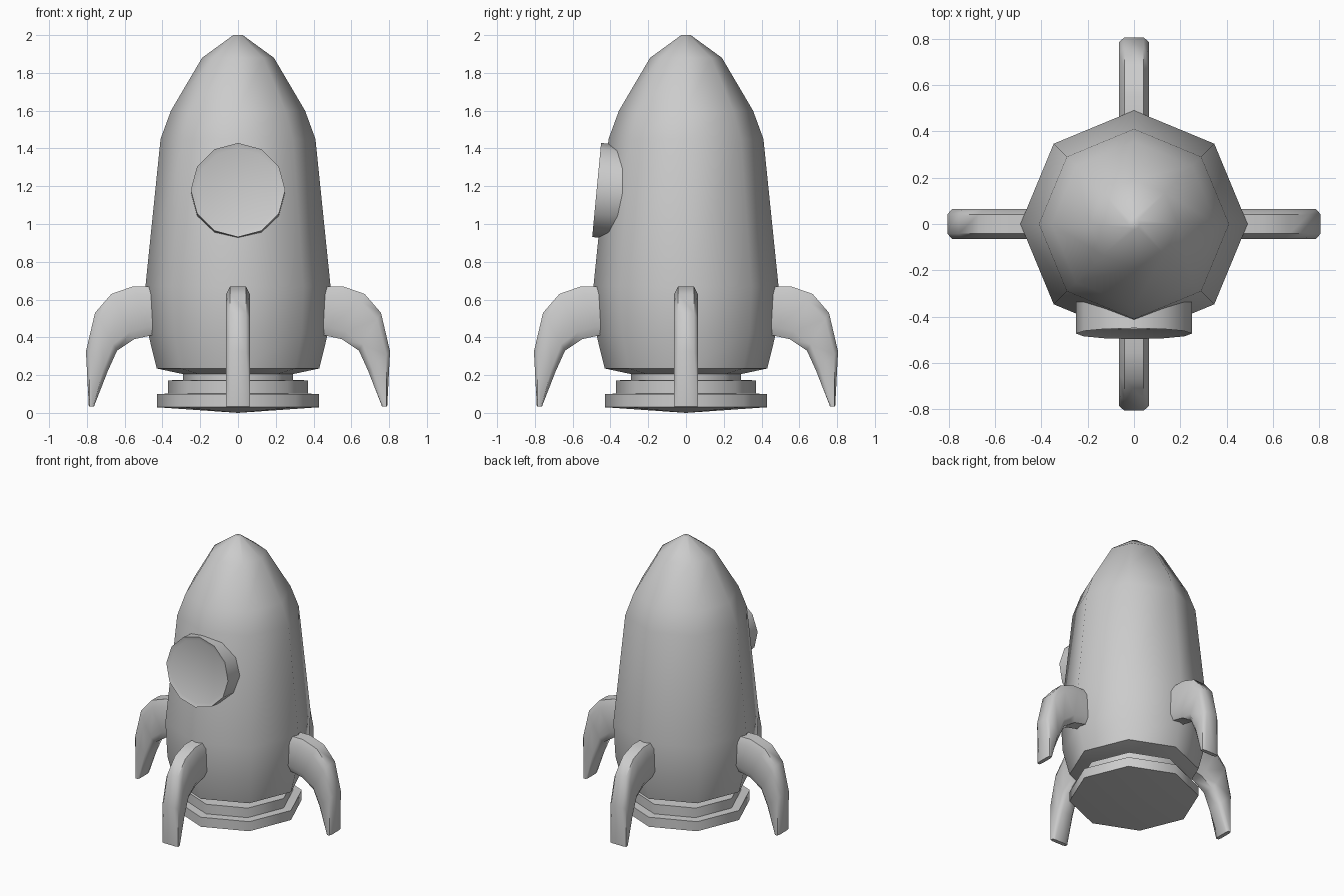
import bpy
import bmesh
import math
from mathutils import Matrix, Vector

cube = bpy.data.objects.get("Cube")
if cube:
    bpy.data.objects.remove(cube, do_unlink=True)

# One plain grey for the whole model
grey = bpy.data.materials.new("plain_grey")
grey.use_nodes = True
colour = (0.6, 0.6, 0.6, 1)
grey.diffuse_color = colour
grey.node_tree.nodes["Principled BSDF"].inputs["Base Color"].default_value = colour


def finish(name, bm, angle):
    bmesh.ops.recalc_face_normals(bm, faces=bm.faces)
    mesh = bpy.data.meshes.new(name)
    bm.to_mesh(mesh)
    bm.free()
    mesh.materials.append(grey)
    obj = bpy.data.objects.new(name, mesh)
    bpy.context.collection.objects.link(obj)
    bpy.ops.object.select_all(action="DESELECT")
    obj.select_set(True)
    bpy.context.view_layer.objects.active = obj
    bpy.ops.object.shade_smooth_by_angle(angle=math.radians(angle))
    return obj


def skin(bm, rings):
    """Join equal closed loops of vertices with quads."""
    for a, b in zip(rings, rings[1:]):
        for i in range(len(a)):
            j = (i + 1) % len(a)
            bm.faces.new((a[i], a[j], b[j], b[i]))


def lathe(name, profile, sides, angle, matrix=Matrix()):
    """Turn (radius, height) points about z; the ends close on the axis."""
    bm = bmesh.new()
    rings = []
    for r, z in profile[1:-1]:
        rings.append([bm.verts.new((r * math.cos(t), r * math.sin(t), z))
                      for t in (math.tau * k / sides for k in range(sides))])
    skin(bm, rings)
    for ring, (r, z) in ((rings[0], profile[0]), (rings[-1], profile[-1])):
        tip = bm.verts.new((0, 0, z))
        for i in range(sides):
            bm.faces.new((ring[i], ring[(i + 1) % sides], tip))
    bm.transform(matrix)
    return finish(name, bm, angle)


# Hull with a pointed nose
lathe("hull", [(0, 0.2), (0.29, 0.205), (0.43, 0.235), (0.476, 0.42),
               (0.49, 0.67), (0.41, 1.45), (0.355, 1.6), (0.19, 1.88),
               (0.025, 2), (0, 2)], 8, 60)

# Stepped exhaust base with a shallow conical underside
lathe("exhaust_base", [(0, 0), (0.43, 0.03), (0.43, 0.1), (0.37, 0.102),
                       (0.37, 0.172), (0.29, 0.175), (0.29, 0.22), (0, 0.22)],
      8, 50)

# Round porthole, leaning back with the hull, with a shallow recessed pane
lean = (Matrix.Translation((0, -0.473, 1.18))
        @ Matrix.Rotation(math.radians(90 - 5.4), 4, "X")
        @ Matrix.Rotation(math.radians(90), 4, "Z"))
lathe("porthole", [(0, -0.2), (0.25, -0.2), (0.25, 0), (0.222, -0.01),
                   (0, -0.01)], 12, 35, lean)

# Four curved fins: outer and inner edge points from the root to the tip
outer = [(0.40, 0.67), (0.555, 0.67), (0.67, 0.63), (0.757, 0.53),
         (0.805, 0.325), (0.79, 0.035)]
inner = [(0.40, 0.42), (0.46, 0.41), (0.55, 0.39), (0.64, 0.33),
         (0.69, 0.22), (0.762, 0.035)]
# Rounded section: (share of the way from outer to inner edge, half width)
half = [(0, 0.042), (0.17, 0.064), (0.83, 0.064), (1, 0.042)]
section = half + [(s, -w) for s, w in reversed(half)]

for n, side in enumerate(("left", "back", "right", "front")):
    bm = bmesh.new()
    rings = []
    for o, i in zip(outer, inner):
        ring = []
        for s, w in section:
            x, z = Vector(o).lerp(Vector(i), s)
            ring.append(bm.verts.new((x, w, z)))
        rings.append(ring)
    skin(bm, rings)
    bm.faces.new(rings[0])
    bm.faces.new(rings[-1])
    bm.transform(Matrix.Rotation(n * math.pi / 2, 4, "Z"))
    finish(side + "_fin", bm, 60)
